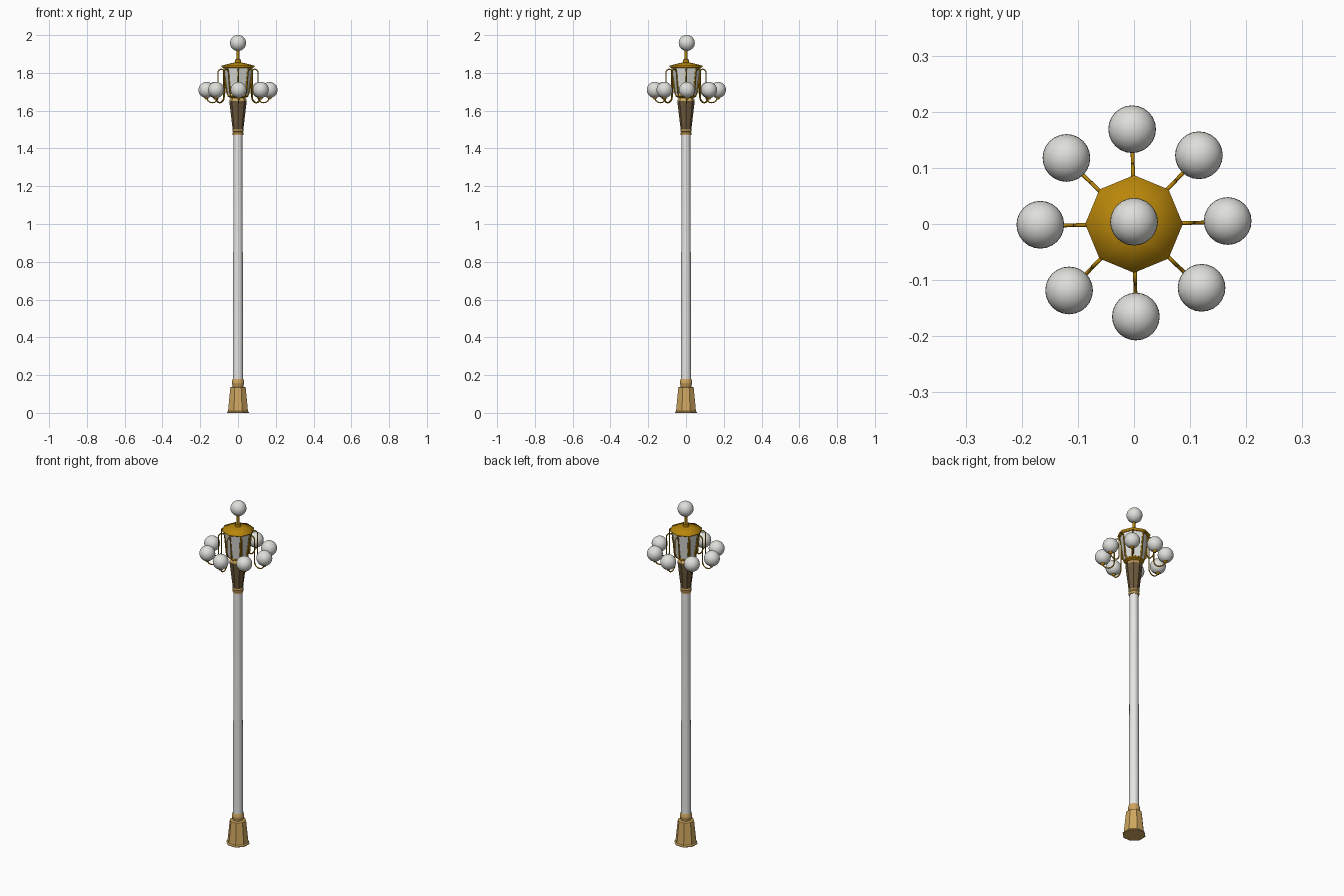
import bpy, math
from mathutils import Vector

if "Cube" in bpy.data.objects:
    bpy.data.objects.remove(bpy.data.objects["Cube"])


def material(name, rgb):
    m = bpy.data.materials.new(name)
    m.diffuse_color = (*rgb, 1)
    m.use_nodes = True
    m.node_tree.nodes["Principled BSDF"].inputs["Base Color"].default_value = m.diffuse_color
    return m


TAN = material("tan bronze", (0.62, 0.38, 0.115))
GOLD = material("dark gold", (0.48, 0.238, 0.003))
BROWN = material("dark bronze", (0.15, 0.10, 0.045))
WHITE = material("frosted white", (0.73, 0.73, 0.70))
POLE = material("pole white", (0.79, 0.79, 0.77))


def lathe(name, profile, sides, mat, turn=0.0, smooth=False):
    """Capped solid of revolution from (radius, height) points."""
    verts, faces = [], []
    for r, z in profile:
        for i in range(sides):
            a = turn + 2 * math.pi * i / sides
            verts.append((r * math.cos(a), r * math.sin(a), z))
    for k in range(len(profile) - 1):
        for i in range(sides):
            j = (i + 1) % sides
            a, b = k * sides, (k + 1) * sides
            faces.append((a + i, a + j, b + j, b + i))
    faces.append(tuple(reversed(range(sides))))
    top = (len(profile) - 1) * sides
    faces.append(tuple(range(top, top + sides)))
    me = bpy.data.meshes.new(name)
    me.from_pydata(verts, [], faces)
    me.materials.append(mat)
    ob = bpy.data.objects.new(name, me)
    bpy.context.collection.objects.link(ob)
    if smooth:
        for p in me.polygons:
            p.use_smooth = len(p.vertices) == 4
    return ob


def globe(name, loc):
    bpy.ops.mesh.primitive_uv_sphere_add(segments=24, ring_count=16, radius=0.0425, location=loc)
    ob = bpy.context.object
    ob.name = name
    ob.data.materials.append(WHITE)
    bpy.ops.object.shade_smooth()


def rod(name, points, radius, mat, angle=0.0):
    """Round bar through (radial distance, height) points at a given bearing."""
    cu = bpy.data.curves.new(name, 'CURVE')
    cu.dimensions = '3D'
    cu.bevel_depth = radius
    cu.bevel_resolution = 1
    cu.use_fill_caps = True
    sp = cu.splines.new('POLY')
    sp.points.add(len(points) - 1)
    for p, (r, z) in zip(sp.points, points):
        p.co = (r * math.cos(angle), r * math.sin(angle), z, 1)
    cu.materials.append(mat)
    ob = bpy.data.objects.new(name, cu)
    bpy.context.collection.objects.link(ob)


def arc(cx, cz, rx, rz, start, end, n=8):
    return [(cx + rx * math.cos(math.radians(start + (end - start) * i / n)),
             cz + rz * math.sin(math.radians(start + (end - start) * i / n))) for i in range(n + 1)]


EIGHTH = math.pi / 4
HALF = math.pi / 8

# Octagonal pedestal and its neck
lathe("pedestal", [(0.063, 0), (0.063, 0.004), (0.057, 0.010), (0.044, 0.135), (0.036, 0.138)], 8, TAN, HALF)
lathe("pedestal_neck", [(0.028, 0.137), (0.029, 0.147), (0.033, 0.155), (0.033, 0.163),
                        (0.028, 0.180)], 16, TAN, smooth=True)
# Tapering pole
lathe("pole", [(0.0275, 0.17), (0.023, 1.475)], 16, POLE, smooth=True)
# Collar, flared bracket and its rim
lathe("collar", [(0.028, 1.470), (0.029, 1.482), (0.026, 1.487), (0.030, 1.492), (0.028, 1.500)], 16, TAN)
lathe("flared_bracket", [(0.028, 1.498), (0.046, 1.650)], 8, BROWN)
lathe("bracket_rim", [(0.045, 1.645), (0.046, 1.655), (0.036, 1.672)], 8, TAN)
lathe("lantern_floor", [(0.040, 1.668), (0.055, 1.675), (0.055, 1.683), (0.050, 1.686)], 8, GOLD)
# Lantern glass and roof
lathe("lantern_glass", [(0.055, 1.684), (0.076, 1.830)], 8, WHITE)
lathe("lantern_roof", [(0.078, 1.826), (0.087, 1.832), (0.087, 1.838), (0.030, 1.853), (0.014, 1.855)], 8, GOLD, smooth=True)
lathe("finial", [(0.015, 1.852), (0.015, 1.870), (0.007, 1.874), (0.007, 1.915), (0.014, 1.925)], 12, GOLD)
globe("top_globe", (0, 0.004, 1.9585))

# Eight ribs and curved arms, each carrying a globe
arm_path = ([(0.062, 1.69), (0.072, 1.80)] + arc(0.089, 1.80, 0.017, 0.02, 180, 0)
            + arc(0.136, 1.675, 0.031, 0.033, 180, 360))
for i in range(8):
    a = i * EIGHTH + 0.02
    rod("lantern_rib_%d" % i, [(0.054, 1.68), (0.076, 1.83)], 0.003, GOLD, i * EIGHTH)
    rod("arm_%d" % i, arm_path, 0.0034, GOLD, a)
    x, y = 0.167 * math.cos(a), 0.167 * math.sin(a) + 0.002
    cup = lathe("globe_cup_%d" % i, [(0.006, 1.660), (0.016, 1.674)], 12, GOLD)
    cup.location = Vector((x, y, 0))
    globe("globe_%d" % i, (x, y, 1.71))
